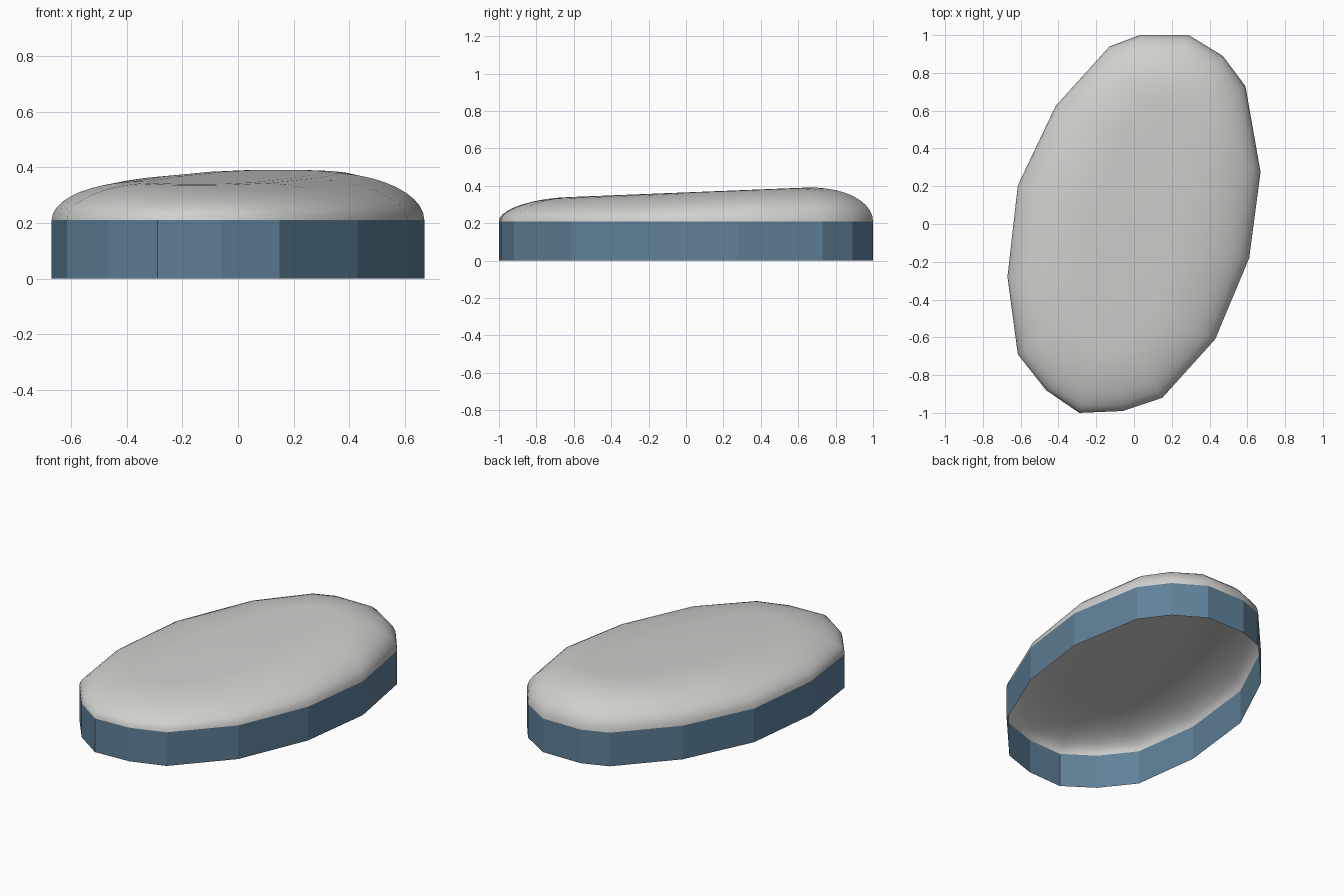
import bpy, bmesh, math
from mathutils import Vector

if "Cube" in bpy.data.objects:
    bpy.data.objects.remove(bpy.data.objects["Cube"])

# Slanted oval outline, counter-clockwise seen from above
OUTLINE = [(0.67, 0.275), (0.59, 0.73), (0.47, 0.89), (0.29, 1.0), (0.03, 1.0),
           (-0.13, 0.94), (-0.415, 0.625), (-0.615, 0.205), (-0.67, -0.28),
           (-0.615, -0.69), (-0.465, -0.88), (-0.29, -1.0), (-0.06, -0.99),
           (0.15, -0.92), (0.43, -0.61), (0.61, -0.18)]
WALL_TOP = 0.21
AXIS_A, AXIS_B = Vector((-0.15, -0.45)), Vector((0.15, 0.45))


def material(name, rgb):
    m = bpy.data.materials.new(name)
    m.diffuse_color = (*rgb, 1)
    m.use_nodes = True
    m.node_tree.nodes["Principled BSDF"].inputs["Base Color"].default_value = m.diffuse_color
    return m


def inset(p, f):
    """Move an outline point the fraction f towards the oval's long axis."""
    p = Vector(p)
    d = AXIS_B - AXIS_A
    t = max(0, min(1, (p - AXIS_A).dot(d) / d.dot(d)))
    return p.lerp(AXIS_A + d * t, f)


def loft(name, rings, mat, cap=False, smooth=False):
    bm = bmesh.new()
    rows = [[bm.verts.new(co) for co in ring] for ring in rings]
    n = len(rows[0])
    for a, b in zip(rows, rows[1:]):
        for i in range(n):
            j = (i + 1) % n
            bm.faces.new((a[i], a[j], b[j], b[i]))
    if cap:
        bm.faces.new(rows[-1])
    for f in bm.faces:
        f.smooth = smooth
    me = bpy.data.meshes.new(name)
    bm.to_mesh(me)
    bm.free()
    me.materials.append(mat)
    ob = bpy.data.objects.new(name, me)
    bpy.context.collection.objects.link(ob)
    return ob


blue = material("slate blue", (0.115, 0.22, 0.32))
grey = material("light grey", (0.63, 0.63, 0.61))

# Side wall: faceted open band
loft("side_wall", [[(x, y, z) for x, y in OUTLINE] for z in (0, WALL_TOP)], blue)

# Domed cover: rounded shoulder rising to a gently tilted top, open below
STEPS = 10
rings = []
for k in range(STEPS + 1):
    a = math.pi / 2 * k / STEPS
    ring = []
    for p in OUTLINE:
        q = inset(p, 0.66 * (1 - math.cos(a)))
        top = 0.365 + 0.04 * q.y
        ring.append((q.x, q.y, WALL_TOP + (top - WALL_TOP) * math.sin(a)))
    rings.append(ring)
loft("domed_cover", rings, grey, cap=True, smooth=True)
